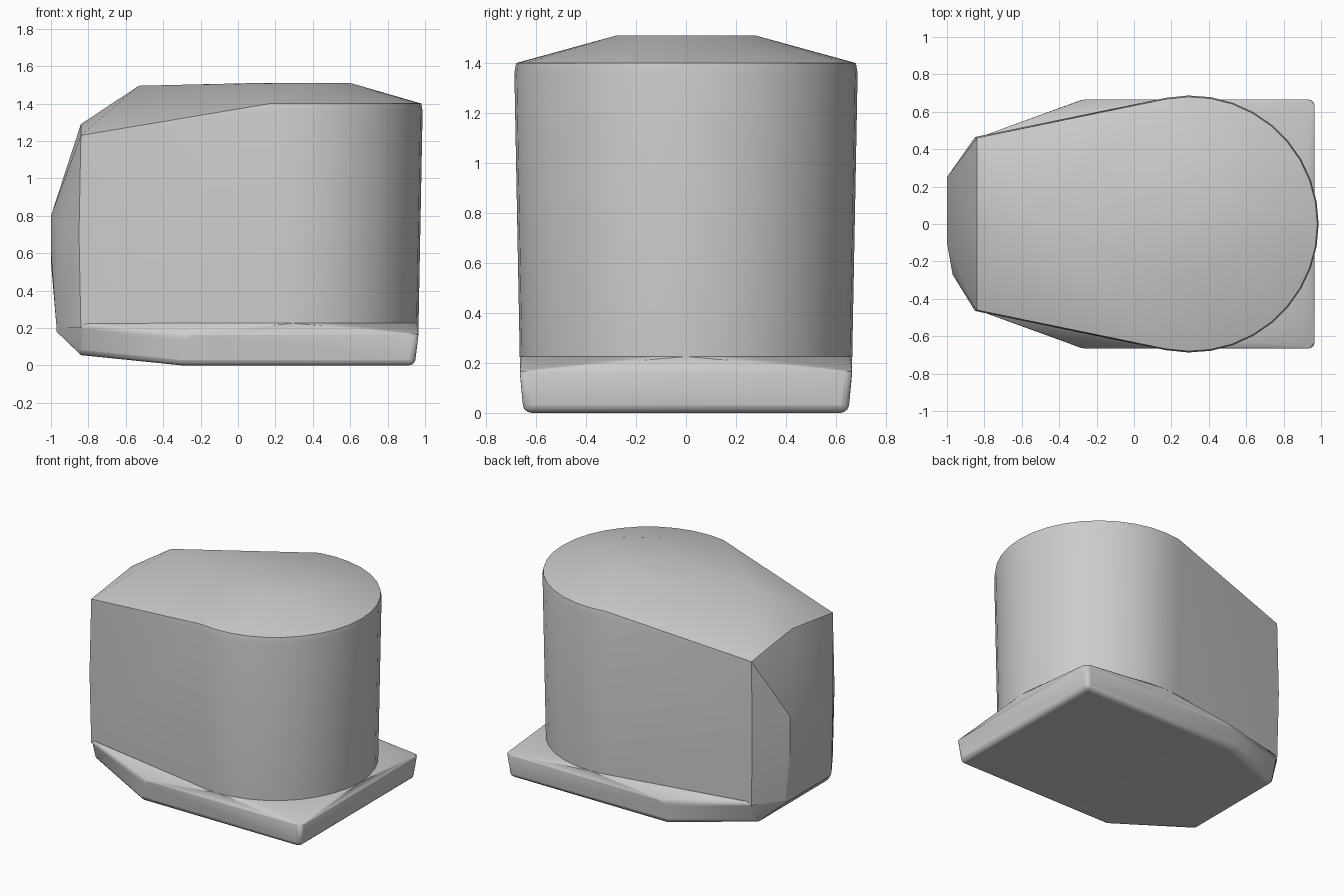
import bpy, bmesh
from math import cos, sin, pi

cube = bpy.data.objects.get("Cube")
if cube:
    bpy.data.objects.remove(cube, do_unlink=True)

grey = bpy.data.materials.new("light grey")
grey.use_nodes = True
colour = (0.6, 0.6, 0.6, 1)
grey.diffuse_color = colour
grey.node_tree.nodes["Principled BSDF"].inputs["Base Color"].default_value = colour


def both(points):
    """Points plus their mirror images across y = 0."""
    return points + [(x, -y, z) for x, y, z in points if y]


def arc(radius, z, steps=20):
    """Rounded +x end of the shell outline."""
    angles = [-pi * 0.56 + pi * 1.12 * i / steps for i in range(steps + 1)]
    return [(0.3 + radius * cos(a), radius * sin(a), z) for a in angles]


def hull(name, points, bevel):
    bm = bmesh.new()
    for p in points:
        bm.verts.new(p)
    res = bmesh.ops.convex_hull(bm, input=bm.verts)
    inside = {v for v in res["geom_interior"] + res["geom_unused"]
              if isinstance(v, bmesh.types.BMVert)}
    bmesh.ops.delete(bm, geom=list(inside), context="VERTS")
    bmesh.ops.dissolve_limit(bm, angle_limit=0.01, verts=bm.verts, edges=bm.edges)
    bmesh.ops.recalc_face_normals(bm, faces=bm.faces)
    mesh = bpy.data.meshes.new(name)
    bm.to_mesh(mesh)
    bm.free()
    mesh.materials.append(grey)
    obj = bpy.data.objects.new(name, mesh)
    bpy.context.collection.objects.link(obj)
    if bevel:
        mod = obj.modifiers.new("rounded edges", "BEVEL")
        mod.width, mod.segments = bevel, 3
        mod.limit_method, mod.angle_limit = "ANGLE", 0.9
    bpy.context.view_layer.objects.active = obj
    obj.select_set(True)
    bpy.ops.object.shade_smooth_by_angle(angle=0.5)
    obj.select_set(False)
    return obj


# Tall shell: rounded end, tapering sides, bulged narrow end and low crown
end_corners = both([(-0.84, 0.46, 0.2), (-0.85, 0.465, 0.7), (-0.84, 0.46, 1.23)])
bulge = [(-1, 0.25, 0.8), (-1, 0.25, 0.55), (-1, -0.1, 0.8), (-1, -0.1, 0.6),
         (-0.97, -0.27, 0.77), (-0.97, -0.27, 0.5)]
bulge += both([(-0.97, 0.26, 0.2)])
crown = [(-0.84, 0, 1.29), (-0.53, 0, 1.495)]
crown += both([(0.1, 0.15, 1.51), (0.4, 0.28, 1.51), (0.6, 0.12, 1.51)])
hull("shell", arc(0.665, 0.2) + arc(0.687, 1.36) + arc(0.68, 1.4)
     + end_corners + bulge + crown, 0)

# Base plate: square at the rounded end, narrowing and lifting at the other
underside = both([(0.945, 0.65, 0), (-0.3, 0.65, 0), (-0.84, 0.4, 0.055),
                  (-0.97, 0.25, 0.18)])
rim = both([(0.965, 0.665, 0.165), (-0.28, 0.665, 0.16), (-0.84, 0.465, 0.225),
            (-0.975, 0.265, 0.225)])
hull("base_plate", underside + rim + arc(0.665, 0.226), 0.03)
